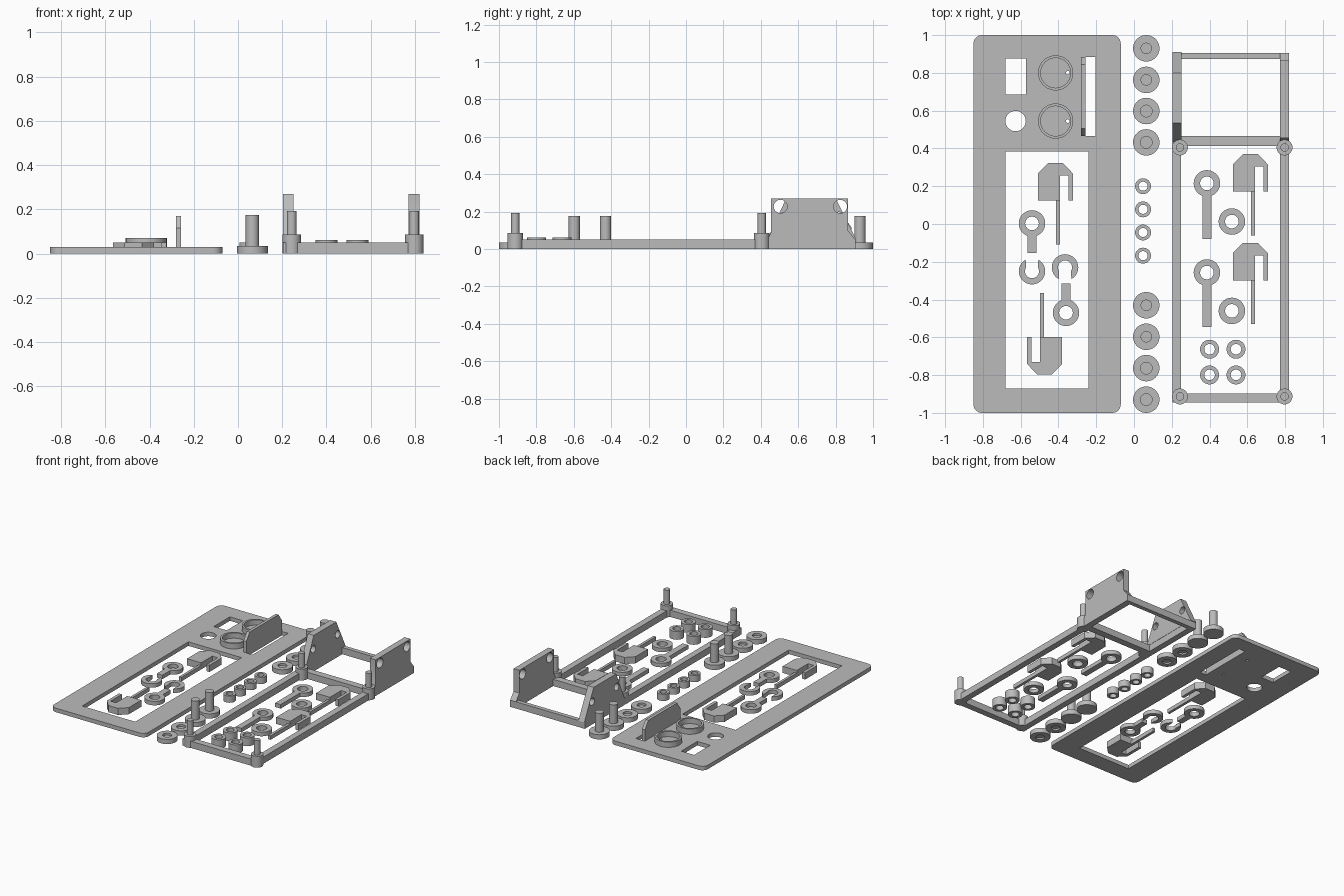
import bpy, bmesh
from math import sin, cos, pi, radians, asin
from mathutils import Matrix

cube = bpy.data.objects.get("Cube")
if cube:
    bpy.data.objects.remove(cube, do_unlink=True)

grey = bpy.data.materials.new("plain_grey")
grey.use_nodes = True
grey.diffuse_color = (0.5, 0.5, 0.5, 1)
grey.node_tree.nodes["Principled BSDF"].inputs["Base Color"].default_value = (0.5, 0.5, 0.5, 1)


def arc(x, y, r, start=0.0, end=2 * pi, n=40):
    """Points on an arc; a full turn leaves out the repeated last point."""
    full = abs(end - start - 2 * pi) < 1e-6
    count = n if full else n + 1
    return [(x + r * cos(start + (end - start) * i / n),
             y + r * sin(start + (end - start) * i / n)) for i in range(count)]


def rect(x0, x1, y0, y1):
    return [(x0, y0), (x1, y0), (x1, y1), (x0, y1)]


def prism(name, loops, z0, z1, matrix=None):
    """Extrude an outline with holes (extra loops) between two heights."""
    curve = bpy.data.curves.new(name, "CURVE")
    curve.dimensions = "2D"
    curve.fill_mode = "BOTH"
    curve.extrude = (z1 - z0) / 2
    for loop in loops:
        spline = curve.splines.new("POLY")
        spline.points.add(len(loop) - 1)
        for point, (x, y) in zip(spline.points, loop):
            point.co = (x, y, 0, 1)
        spline.use_cyclic_u = True
    temp = bpy.data.objects.new(name, curve)
    bpy.context.collection.objects.link(temp)
    bpy.context.view_layer.update()
    graph = bpy.context.evaluated_depsgraph_get()
    mesh = bpy.data.meshes.new_from_object(temp.evaluated_get(graph))
    bpy.data.objects.remove(temp, do_unlink=True)
    mesh.transform(Matrix.Translation((0, 0, (z0 + z1) / 2)))
    if matrix:
        mesh.transform(matrix)
    bm = bmesh.new()
    bm.from_mesh(mesh)
    bmesh.ops.remove_doubles(bm, verts=bm.verts, dist=1e-5)
    bmesh.ops.recalc_face_normals(bm, faces=bm.faces)
    bm.to_mesh(mesh)
    bm.free()
    mesh.materials.clear()
    mesh.materials.append(grey)
    obj = bpy.data.objects.new(name, mesh)
    bpy.context.collection.objects.link(obj)
    bpy.ops.object.select_all(action="DESELECT")
    obj.select_set(True)
    bpy.context.view_layer.objects.active = obj
    bpy.ops.object.shade_smooth_by_angle(angle=radians(30))
    return obj


def ring(name, x, y, r, hole, z0, z1):
    prism(name, [arc(x, y, r), arc(x, y, hole)], z0, z1)


def disc(name, x, y, r, z0, z1):
    prism(name, [arc(x, y, r)], z0, z1)


# Maps a drawn (y, z) profile with thickness along x
UPRIGHT = Matrix(((0, 0, 1, 0), (1, 0, 0, 0), (0, 1, 0, 0), (0, 0, 0, 1)))

# Cover plate with rounded corners and openings
R = 0.045
plate = []
for cx, cy, a in ((-0.07 - R, 1 - R, 0), (-0.85 + R, 1 - R, 1),
                  (-0.85 + R, -1 + R, 2), (-0.07 - R, -1 + R, 3)):
    plate += arc(cx, cy, R, a * pi / 2, (a + 1) * pi / 2, 8)
CUPS = (0.80, 0.545)
holes = [rect(-0.68, -0.24, -0.87, 0.385), rect(-0.68, -0.573, 0.685, 0.875),
         arc(-0.627, 0.545, 0.054), rect(-0.257, -0.205, 0.465, 0.885)]
holes += [arc(-0.35, y, 0.01, n=12) for y in CUPS]
prism("cover_plate", [plate] + holes, 0, 0.03)
for y in CUPS:
    ring("cup_rim", -0.415, y, 0.093, 0.079, 0.03, 0.07)

# Upright tab beside the slot
prism("upright_tab", [[(0.465, 0), (0.885, 0), (0.885, 0.115), (0.845, 0.17),
                       (0.505, 0.17), (0.465, 0.115)]], -0.28, -0.257, UPRIGHT)

# Column of buttons: four with stems, four with shallow sockets
for y in (0.93, 0.763, -0.43, -0.597):
    disc("button_base", 0.065, y, 0.07, 0, 0.035)
    disc("button_stem", 0.065, y, 0.03, 0.035, 0.175)
for y in (0.598, 0.432, -0.763, -0.93):
    ring("socket_ring", 0.065, y, 0.07, 0.031, 0, 0.035)
    disc("socket_floor", 0.065, y, 0.031, 0.012, 0.02)

# Spacers
for i in range(4):
    ring("small_spacer", 0.048, 0.2 - 0.1225 * i, 0.042, 0.024, 0, 0.05)
for x in (0.4, 0.54):
    for y in (-0.663, -0.799):
        ring("large_spacer", x, y, 0.05, 0.028, 0, 0.062)

# Base frame
prism("base_frame", [rect(0.203, 0.82, -0.945, 0.905),
                     rect(0.25, 0.772, -0.897, 0.413),
                     rect(0.25, 0.772, 0.465, 0.873)], 0, 0.05)
for x in (0.243, 0.797):
    for y in (0.405, -0.913):
        disc("post_base", x, y, 0.042, 0, 0.085)
        disc("post_pin", x, y, 0.022, 0.085, 0.192)

# Side brackets: one tapered, one nearly square
prism("tapered_bracket", [[(0.435, 0.05), (0.91, 0.05), (0.80, 0.27), (0.535, 0.27)],
                          arc(0.53, 0.17, 0.027), arc(0.818, 0.17, 0.027)],
      0.203, 0.252, UPRIGHT)
prism("square_bracket", [[(0.435, 0.05), (0.905, 0.05), (0.865, 0.1), (0.865, 0.27),
                          (0.455, 0.27), (0.455, 0.09)],
                         arc(0.505, 0.227, 0.036), arc(0.825, 0.227, 0.036)],
      0.772, 0.82, UPRIGHT)

# Latch hooks: thick head with a thin spring leg
HEAD = [(0.577, 0.37), (0.656, 0.37), (0.709, 0.315), (0.709, 0.172), (0.685, 0.172),
        (0.685, 0.304), (0.64, 0.304), (0.64, 0.172), (0.524, 0.172), (0.524, 0.317)]
for sign, dx, dy in ((1, 0, 0), (1, 0, -0.47), (1, -1.032, -0.048), (-1, 0.143, -0.426)):
    place = Matrix.Translation((dx, dy, 0)) @ Matrix.Diagonal((sign, sign, 1, 1))
    prism("hook_head", [HEAD], 0, 0.05, place)
    prism("hook_leg", [rect(0.62, 0.64, -0.06, 0.172)], 0, 0.03, place)

# Eyelets with a straight handle; sign gives the handle direction
for x, y, length, sign in ((0.386, 0.215, 0.295, 1), (0.386, -0.257, 0.288, 1),
                           (-0.54, 0.003, 0.156, 1), (-0.36, -0.47, 0.155, -1)):
    a = asin(0.023 / 0.07)
    outline = arc(0, 0, 0.07, -pi / 2 + a, 1.5 * pi - a)
    outline += [(-0.023, -length), (0.023, -length)]
    place = Matrix.Translation((x, y, 0)) @ Matrix.Diagonal((sign, sign, 1, 1))
    prism("handled_eyelet", [outline, arc(0, 0, 0.036)], 0, 0.03, place)

# Plain eyelets
for y in (0.013, -0.46):
    ring("plain_eyelet", 0.518, y, 0.07, 0.036, 0, 0.03)

# Open clips with a gap at one side
for x, y, sign in ((-0.54, -0.25, 1), (-0.365, -0.23, -1)):
    outer = arc(0, 0, 0.07, pi / 2 + 0.5, 2.5 * pi - 0.5)
    inner = arc(0, 0, 0.037, pi / 2 + 1.0, 2.5 * pi - 1.0)
    place = Matrix.Translation((x, y, 0)) @ Matrix.Diagonal((sign, sign, 1, 1))
    prism("open_clip", [outer + inner[::-1]], 0, 0.03, place)
